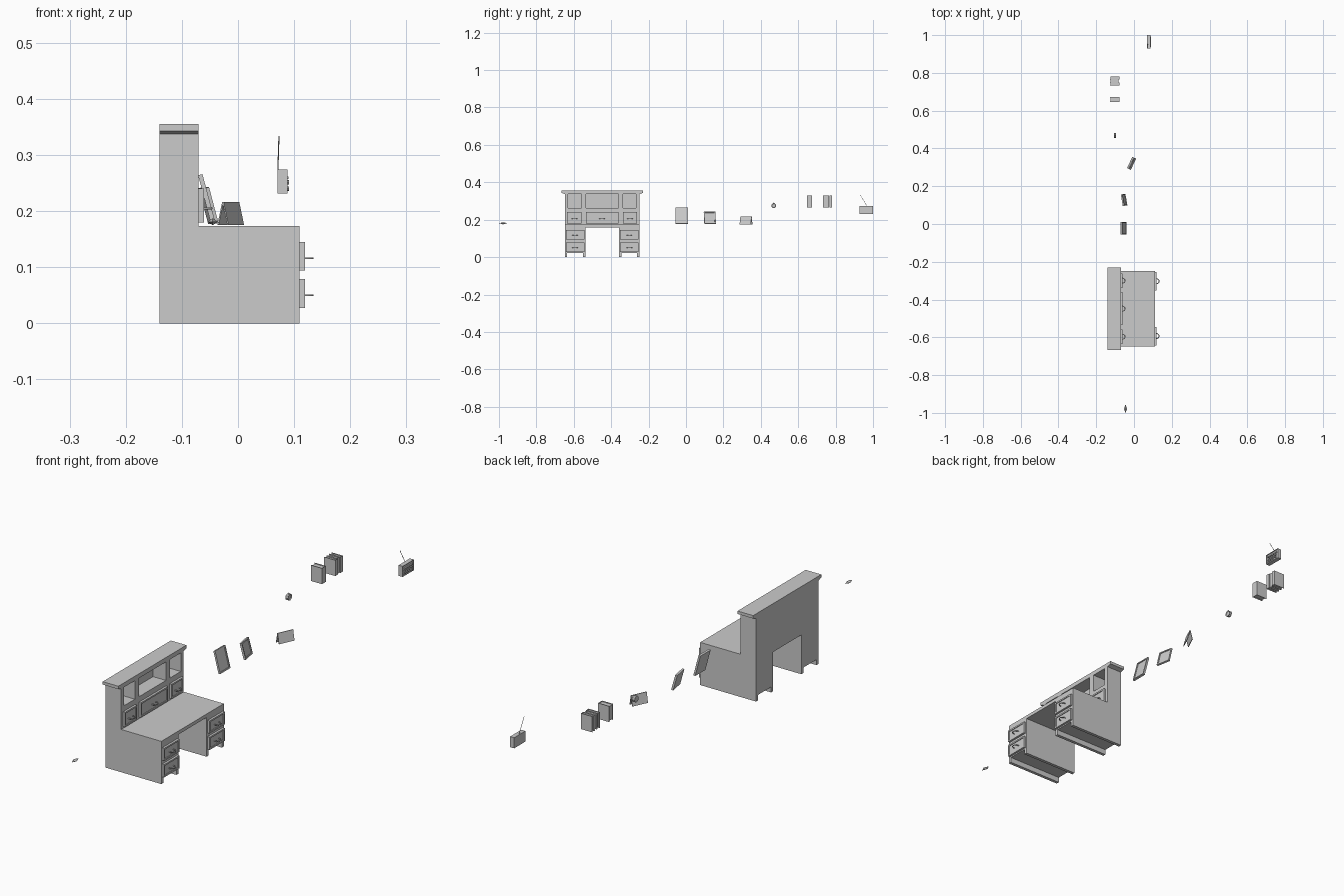
import bpy, bmesh, math
from mathutils import Vector, Matrix

cube = bpy.data.objects.get("Cube")
if cube:
    bpy.data.objects.remove(cube, do_unlink=True)

grey = bpy.data.materials.new("plain grey")
grey.use_nodes = True
GREY = (0.6, 0.6, 0.6, 1)
grey.diffuse_color = GREY
grey.node_tree.nodes["Principled BSDF"].inputs["Base Color"].default_value = GREY


def finish(name, bm, matrix=None):
    bmesh.ops.recalc_face_normals(bm, faces=bm.faces)
    mesh = bpy.data.meshes.new(name)
    bm.to_mesh(mesh)
    bm.free()
    mesh.materials.append(grey)
    ob = bpy.data.objects.new(name, mesh)
    if matrix:
        ob.matrix_world = matrix
    bpy.context.collection.objects.link(ob)
    return ob


def add_box(bm, x0, x1, y0, y1, z0, z1):
    m = Matrix.Translation(((x0 + x1) / 2, (y0 + y1) / 2, (z0 + z1) / 2))
    m = m @ Matrix.Diagonal((x1 - x0, y1 - y0, z1 - z0, 1))
    bmesh.ops.create_cube(bm, size=1, matrix=m)


def boxes(name, parts, matrix=None):
    bm = bmesh.new()
    for p in parts:
        add_box(bm, *p)
    return finish(name, bm, matrix)


def prism(name, profile, x0, x1):
    """Profile in the y-z plane, extruded along x."""
    bm = bmesh.new()
    face = bm.faces.new([bm.verts.new((x0, y, z)) for y, z in profile])
    new = bmesh.ops.extrude_face_region(bm, geom=[face])["geom"]
    verts = [v for v in new if isinstance(v, bmesh.types.BMVert)]
    bmesh.ops.translate(bm, verts=verts, vec=(x1 - x0, 0, 0))
    return finish(name, bm)


def panel(name, bounds, border, depth, matrix=None):
    """Box whose +x face has a sunken panel."""
    bm = bmesh.new()
    add_box(bm, *bounds)
    bm.normal_update()
    front = [f for f in bm.faces if f.normal.x > 0.9]
    bmesh.ops.inset_region(bm, faces=front, thickness=border)
    new = bmesh.ops.extrude_face_region(bm, geom=front)["geom"]
    verts = [v for v in new if isinstance(v, bmesh.types.BMVert)]
    bmesh.ops.translate(bm, verts=verts, vec=(-depth, 0, 0))
    bmesh.ops.delete(bm, geom=[f for f in front if f.is_valid], context="FACES")
    return finish(name, bm, matrix)


def tube(name, points, radius):
    curve = bpy.data.curves.new(name, "CURVE")
    curve.dimensions = "3D"
    curve.bevel_depth = radius
    curve.bevel_resolution = 1
    curve.use_fill_caps = True
    spline = curve.splines.new("POLY")
    spline.points.add(len(points) - 1)
    for p, co in zip(spline.points, points):
        p.co = (*co, 1)
    curve.materials.append(grey)
    ob = bpy.data.objects.new(name, curve)
    bpy.context.collection.objects.link(ob)


def drawer(name, x, y0, y1, z0, z1, handle_z):
    panel(name, (x, x + 0.009, y0, y1, z0, z1), 0.009, 0.003)
    mid = (y0 + y1) / 2
    arc = [math.pi * i / 8 for i in range(9)]
    tube(name + "_handle",
         [(x + 0.006 + 0.017 * math.sin(a), mid + 0.014 * math.cos(a), handle_z) for a in arc], 0.002)


# Desk dimensions
BACK, FRONT, HUTCH = -0.14, 0.11, -0.07
LEFT, RIGHT = -0.648, -0.248
MID = (LEFT + RIGHT) / 2
KNEE = 0.09
TOP, KNEE_TOP = 0.173, 0.159
SIDE = 0.013

# Desk top and pedestals with raised floors
boxes("desk_top", [(BACK, FRONT, LEFT, RIGHT, KNEE_TOP, TOP)])
for name, y0, y1 in (("right", LEFT, MID - KNEE), ("left", MID + KNEE, RIGHT)):
    boxes(name + "_pedestal", [
        (BACK, FRONT, y0, y0 + SIDE, 0, KNEE_TOP),
        (BACK, FRONT, y1 - SIDE, y1, 0, KNEE_TOP),
        (BACK, FRONT, y0 + SIDE, y1 - SIDE, 0.022, KNEE_TOP)])
    drawer(name + "_upper_drawer", FRONT, y0 + 0.006, y1 - 0.006, 0.094, 0.145, 0.116)
    drawer(name + "_lower_drawer", FRONT, y0 + 0.006, y1 - 0.006, 0.027, 0.079, 0.050)

# Hutch: solid drawer row, then cubbies between posts
FLOOR, CEIL = 0.262, 0.337
side_in, side_out = 0.112, 0.182
boxes("hutch_base", [(BACK, HUTCH, LEFT, RIGHT, TOP, FLOOR)])
posts = [(BACK + 0.012, HUTCH, MID + a, MID + b, FLOOR, CEIL)
         for a, b in ((-0.2, -side_out), (-side_in, -0.087), (0.087, side_in), (side_out, 0.2))]
boxes("hutch_posts", posts)
boxes("hutch_back", [(BACK, BACK + 0.012, LEFT, RIGHT, FLOOR, CEIL)])
drawer("right_small_drawer", HUTCH, MID - 0.187, MID - 0.110, 0.18, 0.24, 0.205)
drawer("middle_wide_drawer", HUTCH, MID - 0.087, MID + 0.087, 0.18, 0.24, 0.205)
drawer("left_small_drawer", HUTCH, MID + 0.110, MID + 0.187, 0.18, 0.24, 0.205)

# Overhanging top with a sloped lower edge
half = [(0.2, CEIL), (0.218, 0.343), (0.218, 0.355)]
prism("hutch_top", [(MID + y, z) for y, z in half] + [(MID - y, z) for y, z in reversed(half)],
      BACK, HUTCH)

# Leaning picture frames
for name, y, width, height, turn in (("large_frame", -0.023, 0.066, 0.09, 0),
                                     ("small_frame", 0.129, 0.062, 0.066, 10)):
    m = (Matrix.Translation((-0.044, y, 0.178)) @ Matrix.Rotation(math.radians(turn), 4, "Z")
         @ Matrix.Rotation(math.radians(-15), 4, "Y"))
    panel(name, (-0.004, 0.004, -width / 2, width / 2, 0, height), 0.008, 0.003, m)

# Tent calendar: two sloping boards
turn = Matrix.Translation((-0.013, 0.321, 0.175)) @ Matrix.Rotation(math.radians(-25), 4, "Z")
for name, s in (("calendar_front", 1), ("calendar_back", -1)):
    bm = bmesh.new()
    loop = [(s * 0.011, 0), (s * 0.0085, 0), (0, 0.037), (0, 0.041), (s * 0.0015, 0.041)]
    face = bm.faces.new([bm.verts.new((x, -0.033, z)) for x, z in loop])
    new = bmesh.ops.extrude_face_region(bm, geom=[face])["geom"]
    bmesh.ops.translate(bm, verts=[v for v in new if isinstance(v, bmesh.types.BMVert)],
                        vec=(0, 0.066, 0))
    finish(name, bm, turn)

# Little folded trinket
bm = bmesh.new()
bmesh.ops.create_uvsphere(bm, u_segments=4, v_segments=2, radius=1)
finish("folded_trinket", bm, Matrix.Translation((-0.045, -0.978, 0.181))
       @ Matrix.Diagonal((0.009, 0.022, 0.006, 1)))

# Small round clock with rim, face and tip
clock = Matrix.Translation((-0.101, 0.469, 0.275))
upright = Matrix.Rotation(math.pi / 2, 4, "Y")
bm = bmesh.new()
bmesh.ops.create_cone(bm, cap_ends=True, segments=10, radius1=0.013, radius2=0.013,
                      depth=0.012, matrix=upright)
bm.normal_update()
dial = [f for f in bm.faces if f.normal.x > 0.9]
bmesh.ops.inset_region(bm, faces=dial, thickness=0.003, depth=-0.003)
bmesh.ops.create_cone(bm, cap_ends=True, segments=6, radius1=0.004, radius2=0.001,
                      depth=0.006, matrix=Matrix.Translation((0, 0, 0.0145)))
finish("round_clock", bm, clock)


# Books: two covers, a spine facing forward and recessed pages
def book(name, y0, y1, x1, z1):
    c, x0, z0 = 0.002, -0.127, 0.265
    boxes(name, [(x0, x1, y0, y0 + c, z0, z1), (x0, x1, y1 - c, y1, z0, z1),
                 (x1 - c, x1, y0 + c, y1 - c, z0, z1),
                 (x0 + 0.003, x1 - c, y0 + c, y1 - c, z0 + 0.003, z1 - 0.003)])


book("single_book", 0.647, 0.673, -0.077, 0.329)
for i, x1 in enumerate((-0.077, -0.081, -0.077)):
    book("stacked_book_%d" % (i + 1), 0.733 + i * 0.0165, 0.7487 + i * 0.0165, x1, 0.329)

# Radio with speaker panel, tuning strip, knobs and antenna
panel("radio_body", (0.07, 0.088, 0.928, 1.0, 0.231, 0.274), 0.004, 0.003)
boxes("radio_tuning_strip", [(0.085, 0.09, 0.936, 0.992, 0.257, 0.262)])
boxes("radio_speaker_slats", [(0.085, 0.088, 0.936, 0.972, z, z + 0.003)
                              for z in (0.238, 0.244, 0.250)])
bm = bmesh.new()
for z in (0.240, 0.251):
    bmesh.ops.create_cone(bm, cap_ends=True, segments=8, radius1=0.004, radius2=0.004, depth=0.006,
                          matrix=Matrix.Translation((0.088, 0.984, z)) @ upright)
finish("radio_knobs", bm)
tube("radio_antenna", [(0.071, 0.968, 0.272), (0.073, 0.932, 0.333)], 0.001)
